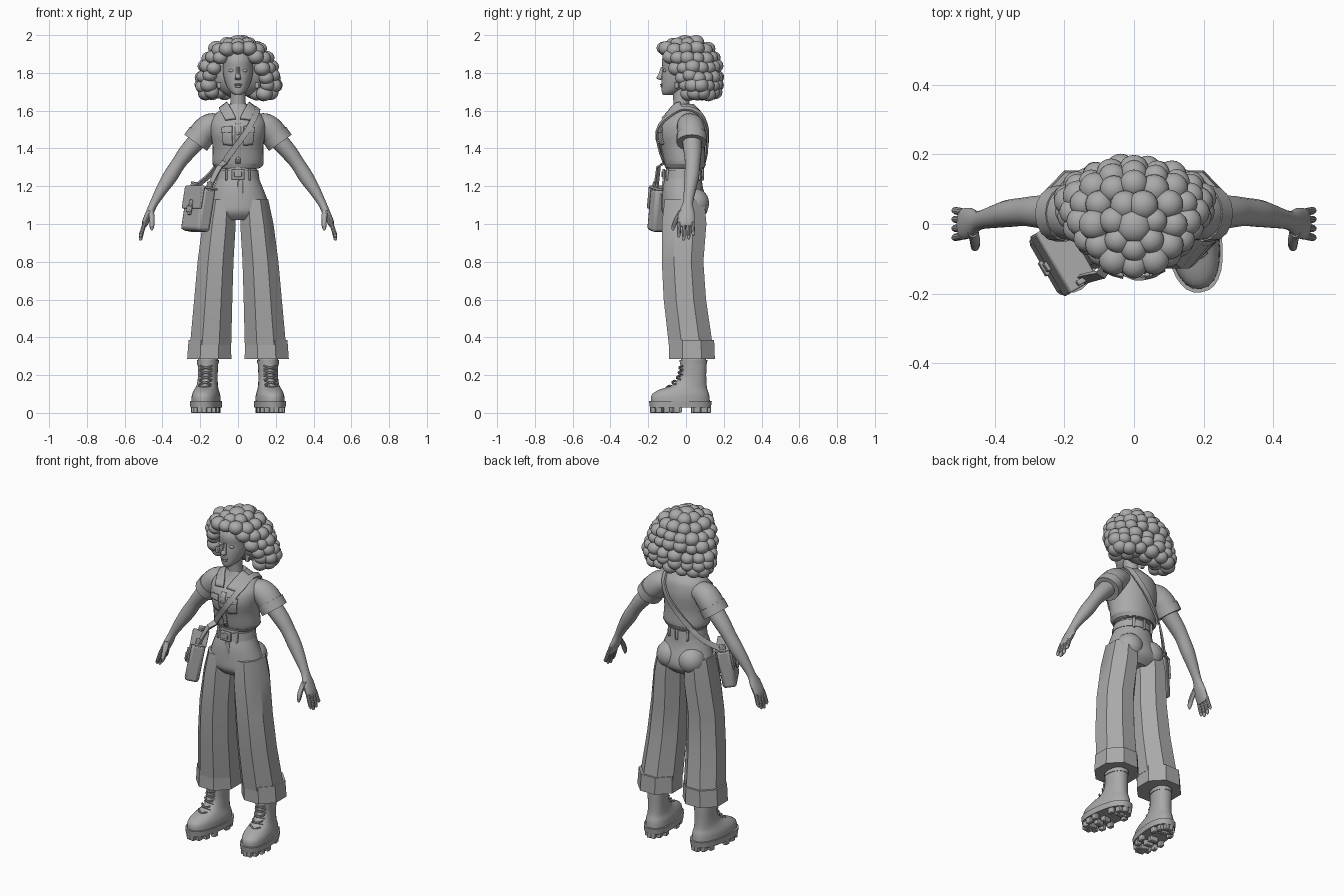
import bpy, bmesh, math, random
from mathutils import Vector, Matrix
from mathutils.bvhtree import BVHTree

random.seed(4)
cube = bpy.data.objects.get("Cube")
if cube:
    bpy.data.objects.remove(cube, do_unlink=True)

grey = bpy.data.materials.new("plain grey")
grey.use_nodes = True
grey.diffuse_color = (0.4, 0.4, 0.4, 1)
grey.node_tree.nodes["Principled BSDF"].inputs["Base Color"].default_value = (0.4, 0.4, 0.4, 1)
parts = []


def finish(name, bm, matrix=None, bevel=0):
    if matrix:
        bm.transform(matrix)
    bmesh.ops.recalc_face_normals(bm, faces=bm.faces)
    mesh = bpy.data.meshes.new(name)
    bm.to_mesh(mesh)
    bm.free()
    mesh.materials.append(grey)
    ob = bpy.data.objects.new(name, mesh)
    bpy.context.collection.objects.link(ob)
    if bevel:
        mod = ob.modifiers.new("bevel", "BEVEL")
        mod.width, mod.segments = bevel, 2
    parts.append(ob)
    return ob


def spline(points, steps):
    """Smooth curve through points of any dimension."""
    p = [Vector(q) for q in points]
    out = []
    for i in range(len(p) - 1):
        a, b, c, d = p[max(i - 1, 0)], p[i], p[i + 1], p[min(i + 2, len(p) - 1)]
        for k in range(steps):
            t = k / steps
            out.append(b + (c - a) * (t / 2) + (a * 2 - b * 5 + c * 4 - d) * (t * t / 2)
                       + (b * 3 - a - c * 3 + d) * (t ** 3 / 2))
    return out + [p[-1]]


def loft(name, rings, n=24, steps=3, tilt=False, flat=False, power=2, matrix=None):
    """Skin rings of (x, y, z, radius a, radius y); tilt turns rings along the path."""
    rings = spline(rings, steps)
    mid = [Vector(r[:3]) for r in rings]
    bm, loops = bmesh.new(), []
    for i, r in enumerate(rings):
        t = (mid[min(i + 1, len(mid) - 1)] - mid[max(i - 1, 0)]) if tilt else Vector((0, 0, 1))
        a = Vector((0, 1, 0)).cross(t).normalized()
        b = t.cross(a).normalized()
        grow = 1 / math.cos(math.pi / n) if flat else 1
        loop = []
        for k in range(n):
            ang = 2 * math.pi * (k + 0.5 * flat) / n
            c, s = math.cos(ang), math.sin(ang)
            u = math.copysign(abs(c) ** (2 / power), c) * r[3] * grow
            v = math.copysign(abs(s) ** (2 / power), s) * r[4] * grow
            loop.append(bm.verts.new(mid[i] + a * u + b * v))
        loops.append(loop)
    for p, q in zip(loops, loops[1:]):
        for k in range(n):
            bm.faces.new((p[k], p[k - 1], q[k - 1], q[k]))
    bm.faces.new(loops[0])
    bm.faces.new(loops[-1])
    return finish(name, bm, matrix)


def balls(name, items, detail=3):
    bm = bmesh.new()
    for loc, size in items:
        bmesh.ops.create_icosphere(bm, subdivisions=detail, radius=1,
                                   matrix=Matrix.Translation(loc) @ Matrix.Diagonal((*size, 1)))
    return finish(name, bm)


def boxes(name, items, matrix=None, bevel=0.004):
    bm = bmesh.new()
    for loc, size in items:
        bmesh.ops.create_cube(bm, size=1, matrix=Matrix.Translation(loc) @ Matrix.Diagonal((*size, 1)))
    return finish(name, bm, matrix, bevel)


# Shirt body
shirt = loft("shirt", [(0, -.005, 1.295, .112, .098), (0, -.005, 1.32, .135, .108),
                       (0, -.015, 1.40, .134, .115), (0, -.02, 1.46, .142, .125),
                       (0, -.018, 1.50, .147, .125), (0, -.012, 1.54, .145, .115),
                       (0, 0, 1.58, .122, .092), (0, -.005, 1.61, .085, .07),
                       (0, -.012, 1.635, .052, .054)], n=32)
surface = BVHTree.FromPolygons([v.co for v in shirt.data.vertices],
                               [p.vertices for p in shirt.data.polygons])


def snap(p, offset):
    loc, nor, _, _ = surface.find_nearest(p)
    return loc + nor * offset, nor


def patch(name, corners, offset=.006, thick=.01, n=7):
    """Four-cornered piece of cloth laid on the shirt."""
    a, b, c, d = map(Vector, corners)
    bm = bmesh.new()
    grid = [[bm.verts.new(snap(a.lerp(b, i / n).lerp(d.lerp(c, i / n), j / n), offset)[0])
             for i in range(n + 1)] for j in range(n + 1)]
    for j in range(n):
        for i in range(n):
            bm.faces.new((grid[j][i], grid[j][i + 1], grid[j + 1][i + 1], grid[j + 1][i]))
    ob = finish(name, bm)
    mod = ob.modifiers.new("thickness", "SOLIDIFY")
    mod.thickness, mod.offset = thick, 0


patch("button_placket", [(x, -.16, z) for x, z in ((-.016, 1.31), (.016, 1.31), (.016, 1.55), (-.016, 1.55))], .002, .006)
balls("shirt_buttons", [(snap(Vector((0, -.16, z)), .006)[0], (.009, .005, .009)) for z in (1.34, 1.41, 1.48)], 2)
loft("shirt_hem", [(0, -.005, 1.298, .12, .104), (0, -.005, 1.318, .137, .111)], n=32, steps=1)

# Trousers top, belt and seat
loft("trousers_hips", [(0, -.015, 1.30, .098, .09), (0, -.015, 1.25, .108, .098), (0, -.018, 1.19, .132, .108),
                       (0, -.008, 1.11, .162, .122), (0, -.008, 1.06, .165, .118), (0, -.01, 1.02, .12, .08)], n=20)
loft("belt", [(0, -.015, 1.24, .114, .103), (0, -.015, 1.285, .107, .099)], n=24, steps=1)
boxes("belt_buckle", [((0, -.118, 1.264), (.07, .014, .056)), ((0, -.124, 1.264), (.04, .012, .03))])
boxes("belt_loops", [((x, y, 1.262), (.014, .014, .062)) for x, y in
                     ((-.062, -.1), (.062, -.1), (-.06, .073), (.06, .073), (0, .089))])
boxes("trouser_fly", [((.012, -.121, 1.18), (.028, .012, .1))])

# Head
loft("neck", [(0, -.02, 1.57, .052, .046), (0, -.025, 1.65, .04, .042), (0, -.03, 1.74, .043, .046)])
loft("head", [(0, -.098, 1.682, .016, .022), (0, -.082, 1.698, .038, .046), (0, -.055, 1.73, .06, .075),
              (0, -.035, 1.78, .076, .094), (0, -.03, 1.82, .08, .094), (0, -.03, 1.87, .079, .097),
              (0, -.02, 1.92, .06, .075), (0, -.01, 1.945, .02, .03)], n=28)
loft("nose", [(0, -.122, 1.83, .009, .012), (0, -.132, 1.795, .011, .014),
              (0, -.14, 1.772, .016, .017), (0, -.128, 1.762, .012, .008)], n=10)
balls("lips", [((0, -.126, 1.738), (.022, .012, .006)), ((0, -.124, 1.728), (.018, .012, .007))], 2)
balls("eyes", [((s * .034, -.112, 1.812), (.017, .01, .009)) for s in (-1, 1)], 2)
boxes("earrings", [((s * .1, -.05, 1.735), (.022, .022, .034)) for s in (-1, 1)])

# Curly hair in rows: height, half width, front y, back y, face gap angle
curls = [((0, .05, 1.81), (.165, .1, .14)), ((0, -.005, 1.962), (.05, .05, .038))]
for z, rx, yf, yb, gap in ((1.957, .06, -.07, .06, 0), (1.925, .115, -.118, .115, 0),
                           (1.88, .153, -.108, .145, .45), (1.83, .175, -.09, .155, .62),
                           (1.78, .19, -.06, .16, .7), (1.735, .195, -.04, .16, .72),
                           (1.692, .175, -.02, .15, .7), (1.70, .10, .02, .10, 1.2)):
    count = round((2 * math.pi - 2 * gap) * (rx + (yb - yf) / 2) / 2 / .06)
    for k in range(count):
        a = gap + (2 * math.pi - 2 * gap) * (k + (0 if gap == 0 else .5)) / count
        r = random.uniform(.036, .044)
        at = Vector((rx * math.sin(a), (yf + yb) / 2 - (yb - yf) / 2 * math.cos(a), z + random.uniform(-.008, .008)))
        curls.append((at, (r, r, r * .9)))
balls("curly_hair", curls)

for s, side in ((1, "left_"), (-1, "right_")):
    # Shirt pieces on each side
    patch(side + "collar", [(s * .012, -.127, 1.56), (s * .068, -.12, 1.552),
                            (s * .1, -.02, 1.615), (s * .052, -.03, 1.645)], .01, .014)
    patch(side + "chest_pocket", [(s * x, -.16, z) for x, z in ((.035, 1.41), (.1, 1.41), (.105, 1.5), (.035, 1.5))], .003)
    patch(side + "pocket_flap", [(s * x, -.16, z) for x, z in ((.033, 1.485), (.108, 1.485), (.108, 1.52), (.033, 1.52))], .01)
    loft(side + "sleeve", [(s * .09, .015, 1.53, .05, .06), (s * .14, .022, 1.522, .066, .07),
                           (s * .18, .028, 1.49, .07, .074), (s * .215, .03, 1.445, .066, .073)], tilt=True)
    loft(side + "sleeve_cuff", [(s * .194, .03, 1.472, .074, .08), (s * .224, .03, 1.43, .074, .08)],
         steps=1, n=16, tilt=True)

    # Arm and hand
    loft(side + "arm", [(s * .19, .03, 1.47, .05, .054), (s * .27, .035, 1.38, .044, .047),
                        (s * .315, .035, 1.32, .038, .041), (s * .36, .03, 1.25, .039, .039),
                        (s * .405, .02, 1.18, .031, .032), (s * .445, .01, 1.11, .022, .027),
                        (s * .467, .004, 1.06, .021, .042), (s * .49, 0, 1.01, .018, .045),
                        (s * .497, 0, .988, .012, .04)], n=18, tilt=True)
    for finger, y, tip in (("index", -.034, .928), ("middle", -.011, .912), ("ring", .012, .918), ("little", .034, .938)):
        loft(side + finger + "_finger", [(s * .492, y, 1.01, .011, .011), (s * .508, y * 1.1, .96, .011, .011),
                                         (s * .515, y * 1.15, tip + .01, .009, .009),
                                         (s * .515, y * 1.15, tip, .003, .003)], n=10, tilt=True)
    loft(side + "thumb", [(s * .462, -.02, 1.075, .016, .018), (s * .456, -.05, 1.025, .015, .015),
                          (s * .456, -.066, .985, .012, .012), (s * .457, -.07, .965, .004, .004)], n=10)

    # Trouser leg with turned-up cuff
    loft(side + "trouser_leg", [(s * .088, -.008, 1.13, .072, .105), (s * .1, -.01, 1.0, .088, .118),
                                (s * .119, -.018, .8, .095, .11), (s * .131, -.006, .6, .101, .112),
                                (s * .145, .025, .36, .109, .116)], n=8, steps=1, flat=True)
    loft(side + "trouser_cuff", [(s * .152, .032, .285, .117, .121), (s * .15, .03, .385, .112, .119)],
         n=8, steps=1, flat=True, matrix=Matrix.Translation((0, 0, 0)))
    balls(side + "seat", [((s * .072, .045, 1.11), (.078, .078, .08))])

    # Boot, turned slightly outward
    turn = Matrix.Translation((s * .165, 0, 0)) @ Matrix.Rotation(s * math.radians(8), 4, "Z")
    loft(side + "boot", [(0, -.03, .055, .074, .158), (0, -.03, .095, .071, .154), (0, -.015, .122, .062, .13),
                         (0, .02, .15, .054, .09), (0, .038, .2, .051, .07), (0, .04, .275, .053, .068),
                         (0, .04, .32, .045, .055)], power=2.3, matrix=turn)
    loft(side + "boot_rim", [(0, .04, .26, .057, .073), (0, .04, .28, .058, .074)], steps=1, matrix=turn)
    loft(side + "boot_sole", [(0, -.03, .028, .079, .163), (0, -.03, .062, .081, .168)],
         n=28, steps=1, power=2.4, matrix=turn)
    lugs = []
    for k in range(16):
        a = 2 * math.pi * (k + .5) / 16
        x, y = .063 * math.sin(a), -.03 - .146 * math.cos(a)
        if not -.005 < y < .035:
            lugs.append(((x, y, .02), (.026, .034, .04)))
    lugs += [((0, y, .02), (.05, .03, .036)) for y in (-.14, -.09, -.04, .065)]
    boxes(side + "sole_lugs", lugs, turn)
    for k in range(5):
        z = .135 + .026 * k
        y = (-.098, -.07, -.046, -.036, -.033)[k]
        for d in (1, -1):
            loft(side + "boot_lace", [(-.032, y + .012, z - d * .01, .005, .005), (0, y - .004, z, .005, .005),
                                      (.032, y + .012, z + d * .01, .005, .005)], n=6, tilt=True, matrix=turn)

# Shoulder bag
bag = (Matrix.Translation((-.21, -.1, 1.08)) @ Matrix.Rotation(math.radians(-60), 4, "Z")
       @ Matrix.Rotation(math.radians(-10), 4, "X"))
boxes("bag_body", [((0, 0, -.005), (.19, .08, .23))], bag, .018)
boxes("bag_flap", [((0, -.041, .055), (.198, .012, .12)), ((0, 0, .112), (.198, .09, .012))], bag, .005)
boxes("bag_clasp", [((0, -.05, .0), (.028, .012, .08)), ((0, -.055, -.01), (.046, .012, .034))], bag)
boxes("bag_strap_tabs", [((x, 0, .12), (.016, .035, .05)) for x in (-.085, .085)], bag)

# Strap across the body
path = spline([(-.15, -.16, 1.19), (-.125, -.152, 1.25), (-.085, -.145, 1.32), (-.02, -.15, 1.40),
               (.05, -.14, 1.50), (.09, -.09, 1.57), (.1, -.02, 1.61), (.09, .06, 1.58), (.05, .1, 1.5),
               (-.02, .11, 1.41), (-.1, .09, 1.32), (-.16, .05, 1.25), (-.235, -.02, 1.19)], 5)
points = [snap(p, .013) if p.z > 1.32 else (p, Vector((p.x, p.y, 0)).normalized()) for p in path]
bm, loops = bmesh.new(), []
for i, (p, nor) in enumerate(points):
    along = points[min(i + 1, len(points) - 1)][0] - points[max(i - 1, 0)][0]
    across = along.cross(nor).normalized() * .015
    out = across.cross(along).normalized() * .005
    loops.append([bm.verts.new(p + across * u + out * v) for u, v in ((1, 1), (-1, 1), (-1, -1), (1, -1))])
for p, q in zip(loops, loops[1:]):
    for k in range(4):
        bm.faces.new((p[k], p[k - 1], q[k - 1], q[k]))
bm.faces.new(loops[0])
bm.faces.new(loops[-1])
finish("bag_strap", bm)

# Shading
bpy.ops.object.select_all(action="DESELECT")
for ob in parts:
    ob.select_set(True)
bpy.context.view_layer.objects.active = parts[0]
bpy.ops.object.shade_smooth_by_angle(angle=math.radians(35))
